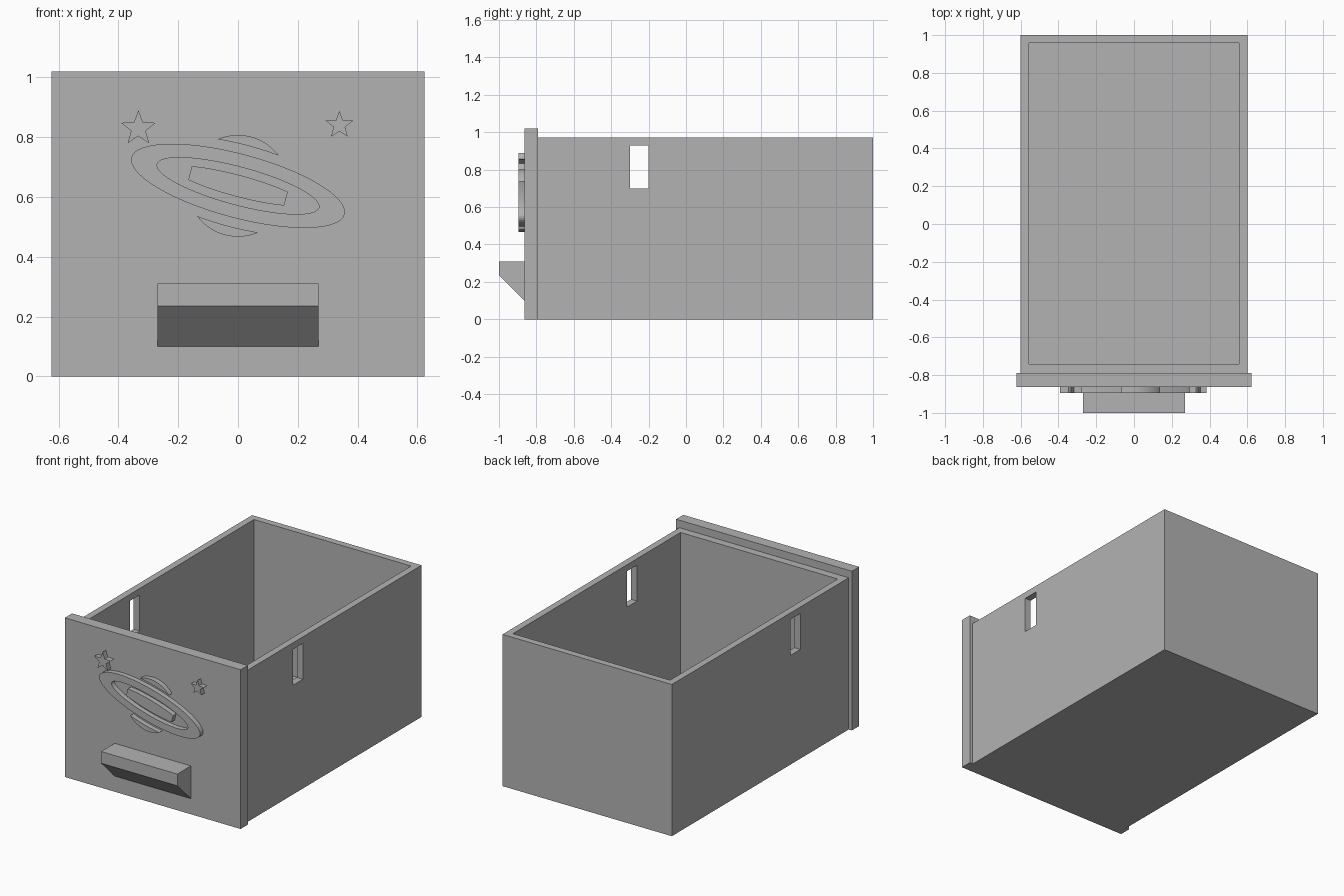
import bpy
import bmesh
from math import sin, cos, pi, sqrt, radians
from mathutils import Vector

cube = bpy.data.objects.get("Cube")
if cube:
    bpy.data.objects.remove(cube, do_unlink=True)

grey = bpy.data.materials.new("plain grey")
grey.use_nodes = True
COLOUR = (0.45, 0.45, 0.45, 1)
grey.diffuse_color = COLOUR
grey.node_tree.nodes["Principled BSDF"].inputs["Base Color"].default_value = COLOUR

PANEL_FRONT, PANEL_BACK = -0.863, -0.79
RELIEF_FRONT = -0.895
TILT = radians(15)
CENTRE_Z = 0.637


def finish(name, bm):
    bmesh.ops.recalc_face_normals(bm, faces=bm.faces)
    mesh = bpy.data.meshes.new(name)
    bm.to_mesh(mesh)
    bm.free()
    mesh.materials.append(grey)
    obj = bpy.data.objects.new(name, mesh)
    bpy.context.collection.objects.link(obj)
    return obj


def box(name, low, high):
    bm = bmesh.new()
    bmesh.ops.create_cube(bm, size=1)
    for v in bm.verts:
        v.co = Vector([(a + b) / 2 + c * (b - a) for a, b, c in zip(low, high, v.co)])
    return finish(name, bm)


def extrude(name, points, offset):
    """Solid made by sweeping a flat outline along an offset."""
    bm = bmesh.new()
    face = bm.faces.new([bm.verts.new(p) for p in points])
    result = bmesh.ops.extrude_face_region(bm, geom=[face], use_keep_orig=True)
    moved = [g for g in result["geom"] if isinstance(g, bmesh.types.BMVert)]
    bmesh.ops.translate(bm, verts=moved, vec=offset)
    return finish(name, bm)


def relief(name, outline):
    points = [(x, PANEL_FRONT, z) for x, z in outline]
    return extrude(name, points, (0, RELIEF_FRONT - PANEL_FRONT, 0))


def tilted(u, v):
    """Place a point of the emblem on the panel."""
    return u * cos(TILT) + v * sin(TILT), CENTRE_Z - u * sin(TILT) + v * cos(TILT)


def arc(a, b, reach, steps=24):
    """Upper part of an ellipse between -reach and +reach."""
    us = [reach * (2 * i / steps - 1) for i in range(steps + 1)]
    return [(u, b * sqrt(1 - (u / a) ** 2)) for u in us]


def cut(target, cutter):
    mod = target.modifiers.new("cut", "BOOLEAN")
    mod.operation = "DIFFERENCE"
    mod.solver = "EXACT"
    mod.object = cutter
    bpy.context.view_layer.objects.active = target
    bpy.ops.object.modifier_apply(modifier=mod.name)
    bpy.data.objects.remove(cutter, do_unlink=True)


# Open drawer body with a slot through both side walls
body = box("drawer_body", (-0.6, PANEL_BACK, 0), (0.6, 1, 0.972))
cut(body, box("cavity", (-0.557, -0.74, 0.043), (0.557, 0.957, 1.2)))
cut(body, box("side_slots", (-0.8, -0.3, 0.7), (0.8, -0.2, 0.93)))

# Front panel and wedge handle
box("front_panel", (-0.623, PANEL_FRONT, 0), (0.623, PANEL_BACK, 1.02))
profile = [(PANEL_FRONT, 0.31), (-1, 0.31), (-1, 0.235), (PANEL_FRONT, 0.1)]
extrude("handle", [(-0.27, y, z) for y, z in profile], (0.54, 0, 0))

# Planet: top and bottom caps, and the band seen through the ring
cap = arc(0.17, 0.17, 0.106) + arc(0.4, 0.138, 0.106)[-2:0:-1]
relief("planet_top", [tilted(u, v) for u, v in cap])
relief("planet_bottom", [tilted(-u, -v) for u, v in cap])
half = arc(0.22, 0.036, 0.166)
relief("planet_middle", [tilted(s * u, s * v) for s in (1, -1) for u, v in half])

# Tilted ring round the planet
bm = bmesh.new()
SEGMENTS = 64
loops = []
for a, b, y in ((0.369, 0.107, PANEL_FRONT), (0.369, 0.107, RELIEF_FRONT),
                (0.28, 0.063, RELIEF_FRONT), (0.28, 0.063, PANEL_FRONT)):
    loop = []
    for i in range(SEGMENTS):
        t = 2 * pi * i / SEGMENTS
        x, z = tilted(a * cos(t), b * sin(t))
        loop.append(bm.verts.new((x, y, z)))
    loops.append(loop)
for k in range(4):
    p, q = loops[k], loops[(k + 1) % 4]
    for i in range(SEGMENTS):
        j = (i + 1) % SEGMENTS
        bm.faces.new((p[i], p[j], q[j], q[i]))
finish("planet_ring", bm)

# Stars
for name, cx, cz, size in (("right_star", -0.333, 0.829, 0.061),
                           ("left_star", 0.339, 0.84, 0.048)):
    outline = []
    for i in range(10):
        r = size * (0.42 if i % 2 else 1)
        outline.append((cx + r * sin(i * pi / 5), cz + r * cos(i * pi / 5)))
    relief(name, outline)
